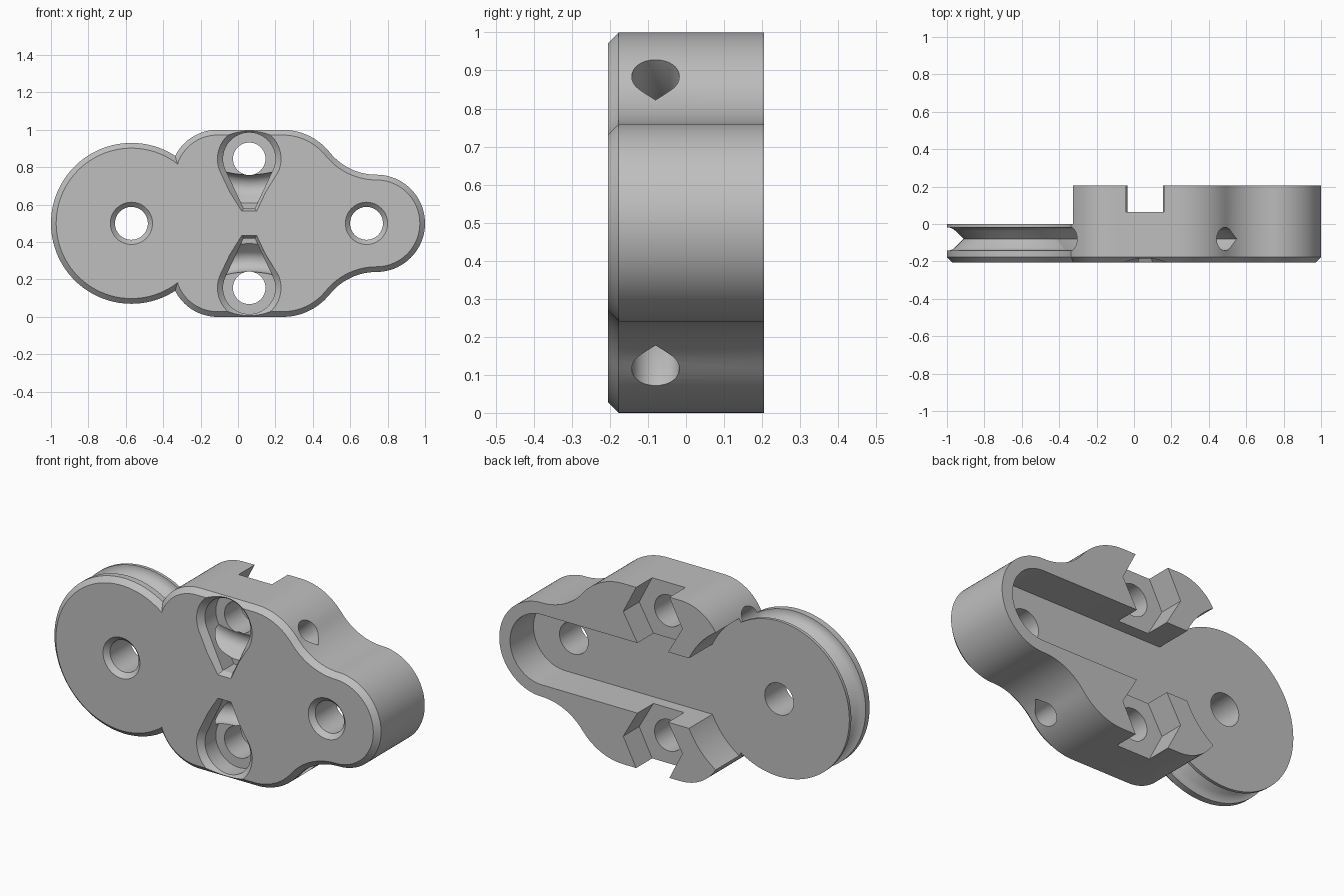
import bpy, bmesh, math
from mathutils import Vector

cube = bpy.data.objects.get("Cube")
if cube:
    bpy.data.objects.remove(cube, do_unlink=True)

FRONT, BACK, CHAMFER = -0.205, 0.205, 0.028
DISC = (-0.57, 0.5)
DISC_R = 0.43
BOLT = (0.06, 0.845)
ROPE_Y, ROPE_R = -0.08, 0.0625


def arc(cx, cz, r, a0, a1, n):
    """Points on an arc, angles in degrees."""
    angles = [math.radians(a0 + (a1 - a0) * i / n) for i in range(n + 1)]
    return [(cx + r * math.cos(a), cz + r * math.sin(a)) for a in angles]


def flip(points):
    """Mirror a path about mid height."""
    return [(x, 1 - z) for x, z in reversed(points)]


def make_object(name, bm):
    bmesh.ops.remove_doubles(bm, verts=bm.verts, dist=1e-5)
    bmesh.ops.recalc_face_normals(bm, faces=bm.faces)
    mesh = bpy.data.meshes.new(name)
    bm.to_mesh(mesh)
    bm.free()
    ob = bpy.data.objects.new(name, mesh)
    bpy.context.scene.collection.objects.link(ob)
    return ob


def loft(name, rings, closed=False):
    """Skin equal-length rings of 3D points; cap the ends unless closed."""
    bm = bmesh.new()
    rows = [[bm.verts.new(p) for p in ring] for ring in rings]
    n = len(rows[0])
    pairs = list(zip(rows, rows[1:])) + ([(rows[-1], rows[0])] if closed else [])
    for a, b in pairs:
        for i in range(n):
            j = (i + 1) % n
            bm.faces.new((a[i], a[j], b[j], b[i]))
    if not closed:
        bm.faces.new(rows[0])
        bm.faces.new(rows[-1])
    return make_object(name, bm)


def prism(name, outline, y0, y1):
    return loft(name, [[(x, y, z) for x, z in outline] for y in (y0, y1)])


def turned(name, centre, profile, n=96):
    """Solid of revolution about a front-to-back axis; profile is (radius, y)."""
    return loft(name, [[(x, y, z) for x, z in arc(*centre, r, 0, 360 - 360 / n, n - 1)]
                       for r, y in profile])


def combine(target, tool, operation="DIFFERENCE"):
    mod = target.modifiers.new("cut", "BOOLEAN")
    mod.operation, mod.solver, mod.object = operation, "EXACT", tool
    bpy.context.view_layer.objects.active = target
    bpy.ops.object.modifier_apply(modifier=mod.name)
    bpy.data.objects.remove(tool, do_unlink=True)


def mirrored(points, sign):
    return [(x, y, 0.5 + sign * (z - 0.5)) for x, y, z in points]


# Body: waisted outline with a chamfered front rim
upper = (arc(0.74, 0.5, 0.26, 0, 90, 24)
         + arc(0.74, 1.08, 0.32, 270, 218.66, 14)[1:]
         + arc(0.24, 0.68, 0.32, 38.66, 90, 14)[1:]
         + arc(-0.11, 0.747, 0.253, 90, 161.5, 18))
outline = upper + flip(upper)[:-1]
bm = bmesh.new()
face = bm.faces.new([bm.verts.new((x, FRONT + CHAMFER, z)) for x, z in outline])
wall = bmesh.ops.extrude_face_region(bm, geom=[face], use_keep_orig=True)["geom"]
bmesh.ops.translate(bm, vec=(0, BACK - FRONT - CHAMFER, 0),
                    verts=[v for v in wall if isinstance(v, bmesh.types.BMVert)])
bmesh.ops.recalc_face_normals(bm, faces=bm.faces)
bm.normal_update()
front = min(bm.faces, key=lambda f: f.calc_center_median().y)
bmesh.ops.inset_region(bm, faces=[front], thickness=CHAMFER, use_even_offset=True)
bmesh.ops.translate(bm, vec=(0, -CHAMFER, 0), verts=front.verts)
body = make_object("pulley_bracket", bm)

# Back recess: long slot plus round clearance behind the disc
slot = arc(0.74, 0.5, 0.194, -90, 90, 32) + [(-0.7, 0.694), (-0.7, 0.306)]
combine(body, prism("slot_cutter", slot, 0, 0.4))
combine(body, turned("clearance_cutter", DISC, [(0.452, 0), (0.452, 0.4)]))

# Grooved disc: chamfered front, pointed rope groove
groove = [(DISC_R + u, ROPE_Y + v) for u, v in arc(0, 0, ROPE_R, 270, 225, 5)]
groove.append((DISC_R - ROPE_R * math.sqrt(2), ROPE_Y))
groove += [(DISC_R + u, ROPE_Y + v) for u, v in arc(0, 0, ROPE_R, 135, 90, 5)]
disc_profile = ([(DISC_R - CHAMFER, FRONT), (DISC_R, FRONT + CHAMFER)]
                + groove + [(DISC_R, 0)])
combine(body, turned("grooved_disc", DISC, disc_profile, 128), "UNION")

# Axle holes with a countersunk front
for x in (DISC[0], 0.687):
    combine(body, turned("axle_cutter", (x, 0.5),
                         [(0.143, -0.235), (0.088, -0.18), (0.088, 0.3)], 48))


def keyhole(r, half, tip, y):
    x, z = BOLT
    ring = arc(x, z, r, -25, 205, 40) + [(x - half, tip), (x + half, tip)]
    return [(px, y, pz) for px, pz in ring]


# Curved rope tunnel: teardrop section swept on an arc
drop = arc(0, 0, ROPE_R, -135, 135, 24) + [(-ROPE_R * math.sqrt(2), 0)]
tunnel = []
for i in range(49):
    a = math.radians(-62 + 124 * i / 48)
    tunnel.append([(BOLT[0] + (0.58 - u) * math.sin(a), ROPE_Y + v,
                    1.277 - (0.58 - u) * math.cos(a)) for u, v in drop])

# Pockets, bolt holes, nut seats and tunnels, top and bottom
pocket = [keyhole(0.20, 0.05, 0.55, -0.235), keyhole(0.14, 0.03, 0.58, -0.175),
          keyhole(0.14, 0.03, 0.58, ROPE_Y)]
hexagon = arc(*BOLT, 0.181, 0, 300, 5)
nut = [[(x, y, z + (0.02 if z > 0.95 else 0)) for x, z in hexagon] for y in (0.065, 0.3)]
bolt = [[(x, y, z) for x, z in arc(*BOLT, 0.087, 0, 352.5, 47)] for y in (-0.15, 0.15)]
for sign in (1, -1):
    for name, rings in (("tunnel_cutter", tunnel), ("pocket_cutter", pocket),
                        ("nut_cutter", nut), ("bolt_cutter", bolt)):
        combine(body, loft(name, [mirrored(r, sign) for r in rings]))

# Material and shading
grey = bpy.data.materials.new("plain grey")
grey.use_nodes = True
colour = (0.52, 0.52, 0.52, 1)
grey.diffuse_color = colour
grey.node_tree.nodes["Principled BSDF"].inputs["Base Color"].default_value = colour
body.data.materials.clear()
body.data.materials.append(grey)
for poly in body.data.polygons:
    poly.material_index = 0
for ob in bpy.context.selected_objects:
    ob.select_set(False)
body.select_set(True)
bpy.context.view_layer.objects.active = body
bpy.ops.object.shade_smooth_by_angle(angle=math.radians(25))
